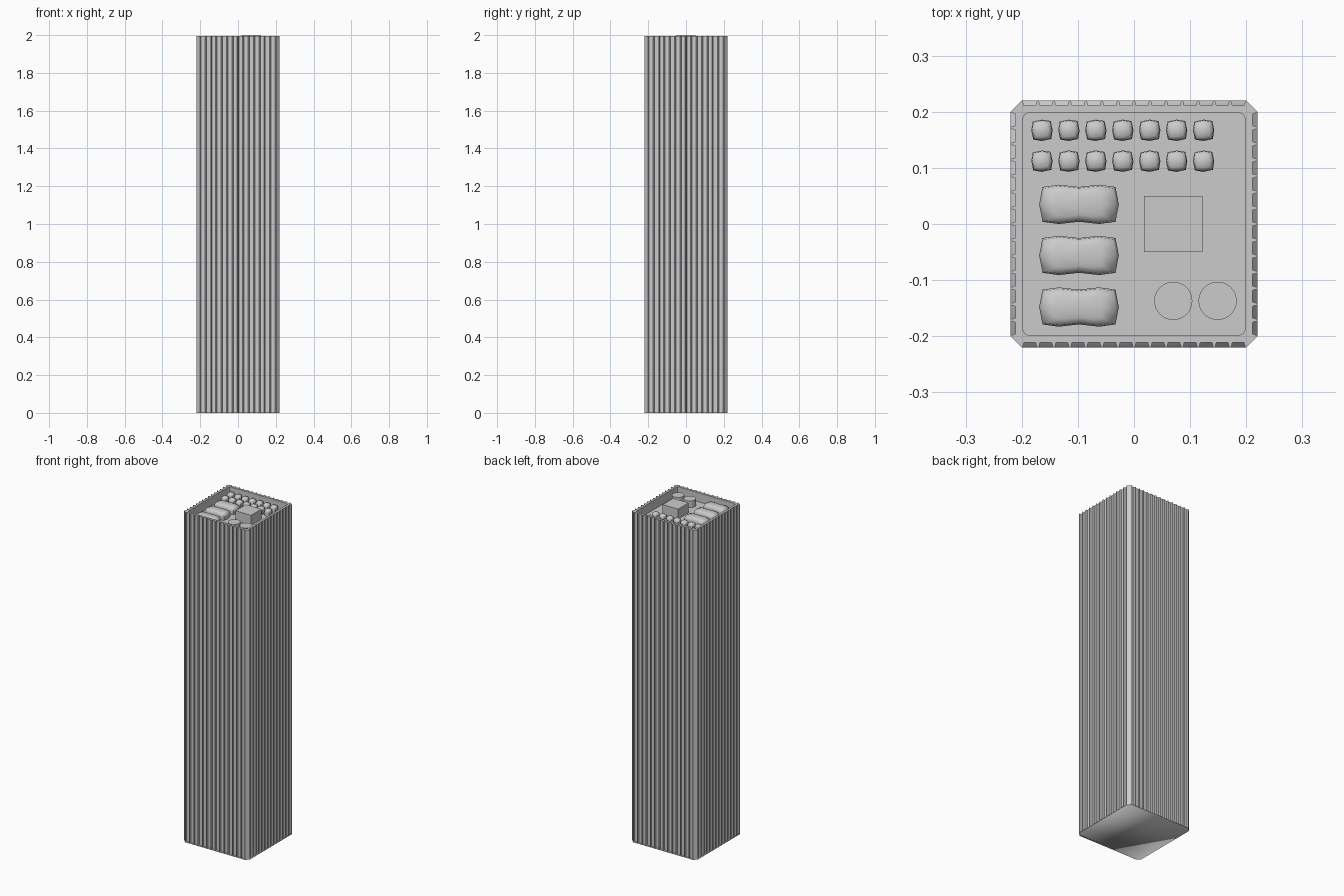
import bpy, bmesh, math

if "Cube" in bpy.data.objects:
    bpy.data.objects.remove(bpy.data.objects["Cube"])

TOP, ROOF, FLOORS = 1.995, 1.94, 20
H, C, D, N = 0.22, 0.20, 0.009, 14      # half width, corner start, groove depth, grooves per side


def finish(name, bm, smooth=None):
    bmesh.ops.recalc_face_normals(bm, faces=bm.faces)
    me = bpy.data.meshes.new(name)
    bm.to_mesh(me)
    bm.free()
    ob = bpy.data.objects.new(name, me)
    bpy.context.collection.objects.link(ob)
    if smooth is not None:
        bpy.ops.object.select_all(action='DESELECT')
        ob.select_set(True)
        bpy.context.view_layer.objects.active = ob
        bpy.ops.object.shade_smooth_by_angle(angle=math.radians(smooth))
    return ob


def loft(bm, rings, bottom=False, top=False):
    """Bridge equal-length rings of points, optionally capping the ends."""
    vs = [[bm.verts.new(p) for p in r] for r in rings]
    n = len(vs[0])
    for a, b in zip(vs, vs[1:]):
        for i in range(n):
            j = (i + 1) % n
            bm.faces.new((a[i], a[j], b[j], b[i]))
    if bottom:
        bm.faces.new(vs[0][::-1])
    if top:
        bm.faces.new(vs[-1])


def at(pts, z):
    return [(x, y, z) for x, y in pts]


def four_sides(side):
    """Repeat one front-side profile around the tower."""
    out = []
    for k in range(4):
        c, s = round(math.cos(k * math.pi / 2)), round(math.sin(k * math.pi / 2))
        out += [(c * x - s * y, s * x + c * y) for x, y in side]
    return out


# Fluted plan: tapering mullions between recessed window strips, chamfered corners
pitch = 2 * C / N
side = [(-C, -H)]
for i in range(N):
    a, b = -C + i * pitch, -C + (i + 1) * pitch
    side += [(a + .0015, -H), (a + .004, -H + D), (b - .004, -H + D), (b - .0015, -H)]
side.append((C, -H))
plan = four_sides(side)
octagon = four_sides([(-C, -H), (C, -H)])

# Facade: one storey stacked up the height
bm = bmesh.new()
fh = TOP / FLOORS
loft(bm, [at(plan, 0), at(plan, fh)])
facade = finish("facade", bm)
arr = facade.modifiers.new("storeys", 'ARRAY')
arr.count = FLOORS
arr.use_relative_offset = False
arr.use_constant_offset = True
arr.constant_offset_displace = (0, 0, fh)

# Base plate closing the bottom
bm = bmesh.new()
loft(bm, [at(octagon, 0), at(octagon, 0.003)], True, True)
finish("base_plate", bm, 180)

# Parapet top, inner wall and sunken roof deck
R, r = 0.198, 0.01
inner = four_sides([(-R + r, -R), (R - r, -R), (R - r * .3, -R + r * .3)])
bm = bmesh.new()
outer_edges, inner_edges = [], []
for pts, store in ((plan, outer_edges), (inner, inner_edges)):
    vs = [bm.verts.new(p) for p in at(pts, TOP)]
    for i in range(len(vs)):
        store.append(bm.edges.new((vs[i], vs[(i + 1) % len(vs)])))
bmesh.ops.triangle_fill(bm, edges=outer_edges + inner_edges, use_beauty=True)
for f in bm.faces:
    f.normal_update()
    if f.normal.z < 0:
        f.normal_flip()
low = [bm.verts.new(p) for p in at(inner, ROOF)]
high = [e.verts[0] for e in inner_edges]
bm.verts.ensure_lookup_table()
high = [bm.verts[len(plan) + i] for i in range(len(inner))]
for i in range(len(inner)):
    j = (i + 1) % len(inner)
    bm.faces.new((high[i], high[j], low[j], low[i]))
bm.faces.new(low)
finish("parapet_and_roof", bm)


# Soft-bodied roof units: bulging plan, rounded top
def unit(name, cx, cy, outline, h):
    bm = bmesh.new()
    rings = [[(cx + x * s, cy + y * s, ROOF + h * z) for x, y in outline]
             for z, s in ((0, .96), (.5, 1), (.85, .93), (1, .6))]
    loft(bm, rings, True, True)
    finish(name, bm, 60)


small = four_sides([(-.0155, -.0165), (0, -.019)])
large = [(-.065, -.031), (-.036, -.035), (0, -.031), (.036, -.035), (.065, -.031), (.071, 0)]
large += [(-x, -y) for x, y in large]
for row, y in enumerate((.167, .112)):
    for i in range(7):
        unit(f"small_vent_{row}_{i}", -.164 + .048 * i, y, small, .038)
for i, y in enumerate((.035, -.056, -.148)):
    unit(f"cooling_unit_{i}", -.098, y, large, .042)

# Plant room box
bm = bmesh.new()
box = [(.018, -.05), (.122, -.05), (.122, .05), (.018, .05)]
loft(bm, [at(box, ROOF), at(box, 2.0)], True, True)
finish("plant_room", bm)

# Round tanks
for k, x in enumerate((.07, .149)):
    ring = [(x + .034 * math.cos(t * math.pi / 16), -.137 + .034 * math.sin(t * math.pi / 16))
            for t in range(32)]
    bm = bmesh.new()
    loft(bm, [at(ring, ROOF), at(ring, 1.98)], True, True)
    finish(f"water_tank_{k}", bm, 30)
